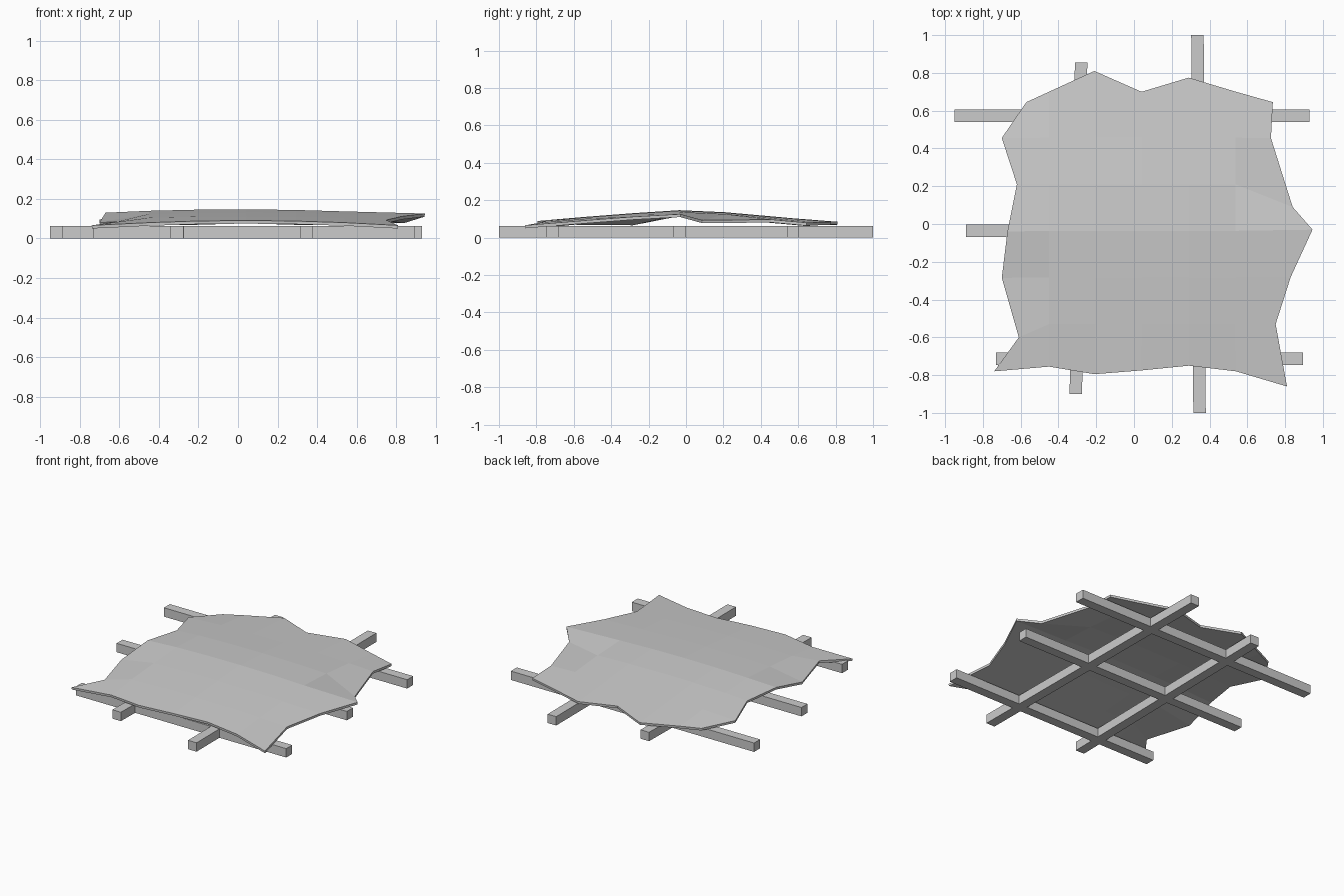
import bpy, bmesh, math
from mathutils import Vector

if "Cube" in bpy.data.objects:
    bpy.data.objects.remove(bpy.data.objects["Cube"])

H = 0.062  # beam thickness


def beam(name, a, b, w=0.066):
    """Square beam lying on the ground from point a to point b."""
    a, b = Vector(a), Vector(b)
    d = b - a
    m = (a + b) / 2
    bpy.ops.mesh.primitive_cube_add(size=1, location=(m.x, m.y, H / 2),
                                    rotation=(0, 0, math.atan2(d.y, d.x)))
    ob = bpy.context.object
    ob.name = name
    ob.scale = (d.length, w, H)


# Lattice of beams under the sheet
beam("cross_beam_back", (-0.95, 0.572), (0.93, 0.572))
beam("cross_beam_middle", (-0.89, -0.036), (0.89, -0.036))
beam("cross_beam_front", (-0.73, -0.713), (0.895, -0.713))
beam("long_beam_left", (-0.308, -0.90), (-0.28, 0.855))
beam("long_beam_right", (0.347, -1.0), (0.336, 1.0))

# Ragged sheet: 7 x 7 grid, border rows given explicitly
front = [(-0.74, -0.78, .066), (-0.45, -0.755, .08), (-0.21, -0.795, .088), (0.04, -0.775, .091),
         (0.29, -0.75, .088), (0.54, -0.78, .08), (0.81, -0.86, .066)]
back = [(-0.57, 0.645, .078), (-0.45, 0.70, .082), (-0.21, 0.81, .085), (0.04, 0.70, .092),
        (0.29, 0.775, .085), (0.54, 0.70, .082), (0.735, 0.645, .08)]
left = [(-0.61, -0.60, .085), (-0.70, -0.285, .082), (-0.67, -0.04, .13),
        (-0.62, 0.21, .118), (-0.70, 0.455, .095)]
right = [(0.75, -0.53, .093), (0.83, -0.28, .112), (0.945, -0.03, .126),
         (0.84, 0.09, .093), (0.725, 0.455, .097)]
cols = [-0.45, -0.205, 0.042, 0.29, 0.537]
rows = [(-0.53, .112), (-0.283, .131), (-0.036, .147), (0.21, .136), (0.457, .114)]

grid = [front]
for (y, z), l, r in zip(rows, left, right):
    grid.append([l] + [(x, y, z - 0.02 * (x / 0.75) ** 2) for x in cols] + [r])
grid.append(back)

bm = bmesh.new()
vs = [[bm.verts.new(p) for p in row] for row in grid]
for j in range(6):
    for i in range(6):
        bm.faces.new((vs[j][i], vs[j][i + 1], vs[j + 1][i + 1], vs[j + 1][i]))
me = bpy.data.meshes.new("draped_sheet")
bm.to_mesh(me)
bm.free()
sheet = bpy.data.objects.new("draped_sheet", me)
bpy.context.collection.objects.link(sheet)
sol = sheet.modifiers.new("thickness", 'SOLIDIFY')
sol.thickness = 0.016
sol.offset = -1
